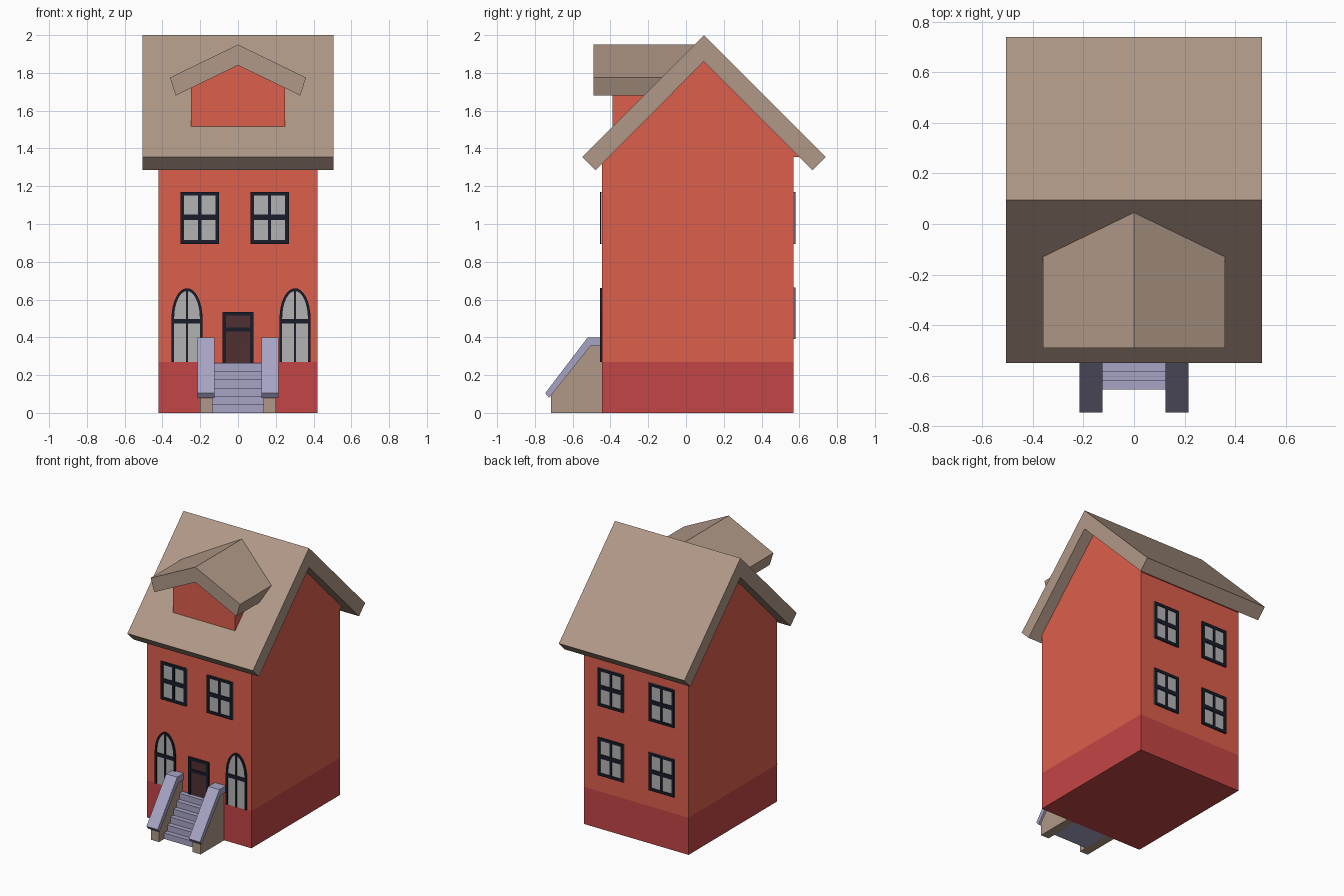
import bpy, bmesh, math

if "Cube" in bpy.data.objects:
    bpy.data.objects.remove(bpy.data.objects["Cube"])


def mat(name, r, g, b):
    m = bpy.data.materials.new(name)
    m.diffuse_color = (r, g, b, 1)
    m.use_nodes = True
    m.node_tree.nodes["Principled BSDF"].inputs["Base Color"].default_value = m.diffuse_color
    return m


WALL = mat("brick_red", .72, .112, .072)
BASE = mat("base_red", .55, .06, .06)
ROOF = mat("roof_tan", .434, .314, .242)
STONE = mat("stair_lavender", .39, .37, .56)
FRAME = mat("frame_dark", .01, .012, .023)
GLASS = mat("glass_grey", .45, .45, .45)
DOOR = mat("door_brown", .08, .03, .03)


def rect(u0, u1, v0, v1):
    return [(u0, v0), (u1, v0), (u1, v1), (u0, v1)]


def solid(name, profiles, axis, a, b, material, mirror=False):
    """Extrude closed profiles from a to b: (y,z) along x, or (x,z) along y."""
    bm = bmesh.new()
    for pts in profiles:
        vs = [bm.verts.new((a, u, v) if axis == 'x' else (u, a, v)) for u, v in pts]
        face = bm.faces.new(vs)
        ext = bmesh.ops.extrude_face_region(bm, geom=[face])
        d = (b - a, 0, 0) if axis == 'x' else (0, b - a, 0)
        bmesh.ops.translate(bm, vec=d, verts=[g for g in ext["geom"] if isinstance(g, bmesh.types.BMVert)])
    bmesh.ops.recalc_face_normals(bm, faces=bm.faces[:])
    me = bpy.data.meshes.new(name)
    bm.to_mesh(me)
    bm.free()
    me.materials.append(material)
    ob = bpy.data.objects.new(name, me)
    bpy.context.collection.objects.link(ob)
    if mirror:
        ob.modifiers.new("mirror", 'MIRROR').use_axis = (True, False, False)
    return ob


FRONT, BACK = -.445, .57

# House body
solid("base", [rect(FRONT, BACK, 0, .27)], 'x', -.42, .42, BASE)
solid("walls", [rect(FRONT, BACK, .27, 1.355)], 'x', -.42, .42, WALL)
solid("gable", [[(-.41, 1.355), (.6, 1.355), (.095, 1.86)]], 'x', -.42, .42, WALL)
solid("roof", [[(-.55, 1.355), (-.48, 1.285), (.095, 1.86), (.67, 1.285),
                (.74, 1.355), (.095, 2)]], 'x', -.505, .505, ROOF)

# Dormer
solid("dormer_wall", [[(-.25, 1.5), (.25, 1.5), (.25, 1.72), (0, 1.84), (-.25, 1.72)]],
      'y', -.39, .02, WALL)
solid("dormer_roof", [[(-.36, 1.775), (-.33, 1.68), (0, 1.84), (.33, 1.68),
                       (.36, 1.775), (0, 1.95)]], 'y', -.49, .047, ROOF)


def window(name, cx, z0, wall, out):
    x0, x1, z1 = cx - .1025, cx + .1025, z0 + .275
    solid(name + "_glass", [rect(x0, x1, z0, z1)], 'y', wall, wall + out * .004, GLASS)
    bars = [rect(x0, x0 + .02, z0, z1), rect(x1 - .02, x1, z0, z1),
            rect(x0 + .02, x1 - .02, z0, z0 + .02), rect(x0 + .02, x1 - .02, z1 - .02, z1),
            rect(cx - .008, cx + .008, z0 + .02, z1 - .02),
            rect(x0 + .02, x1 - .02, z0 + .125, z0 + .155)]
    solid(name + "_frame", bars, 'y', wall, wall + out * .01, FRAME)


def arch(cx, rx, rz, n=16):
    top = [(cx + rx * math.cos(math.pi * i / n), .5 + rz * math.sin(math.pi * i / n))
           for i in range(n + 1)]
    return [(cx + rx, .27)] + top + [(cx - rx, .27)]


# Windows
for i, cx in enumerate((-.2025, .1675)):
    window(f"front_window_{i}", cx, .895, FRONT, -1)
for i, cx in enumerate((-.205, .2025)):
    for j, z in enumerate((.39, .895)):
        window(f"back_window_{i}_{j}", cx, z, BACK, 1)
for i, cx in enumerate((-.27, .302)):
    inner = arch(cx, .068, .145)
    solid(f"arched_window_{i}_glass", [arch(cx, .08, .158)], 'y', FRONT, FRONT - .004, GLASS)
    solid(f"arched_window_{i}_frame",
          [arch(cx, .082, .16) + inner[::-1], rect(cx - .006, cx + .006, .27, .65),
           rect(cx - .07, cx + .07, .472, .498)], 'y', FRONT, FRONT - .01, FRAME)

# Door
solid("door", [rect(-.08, .08, .265, .53)], 'y', FRONT, FRONT - .004, DOOR)
solid("door_frame", [rect(-.083, -.063, .265, .535), rect(.063, .083, .265, .535),
                     rect(-.063, .063, .515, .535), rect(-.063, .063, .43, .452)],
      'y', FRONT, FRONT - .01, FRAME)

# Front steps
steps = [(FRONT, 0), (-.655, 0)]
for i in range(6):
    y, z = -.655 + i * .035, (i + 1) * .0442
    steps += [(y, z), (y + .035, z)]
solid("steps", [steps[:-1] + [(FRONT, .265)]], 'x', -.14, .14, STONE)

# Stair side walls and sloping caps
solid("stair_side", [[(FRONT, 0), (-.715, 0), (-.715, .0925), (-.505, .355), (FRONT, .355)]],
      'x', .135, .2, ROOF, mirror=True)
solid("stair_cap", [[(-.745, .105), (-.725, .08), (-.505, .355), (FRONT, .355),
                     (FRONT, .4), (-.52, .4)]], 'x', .125, .215, STONE, mirror=True)
